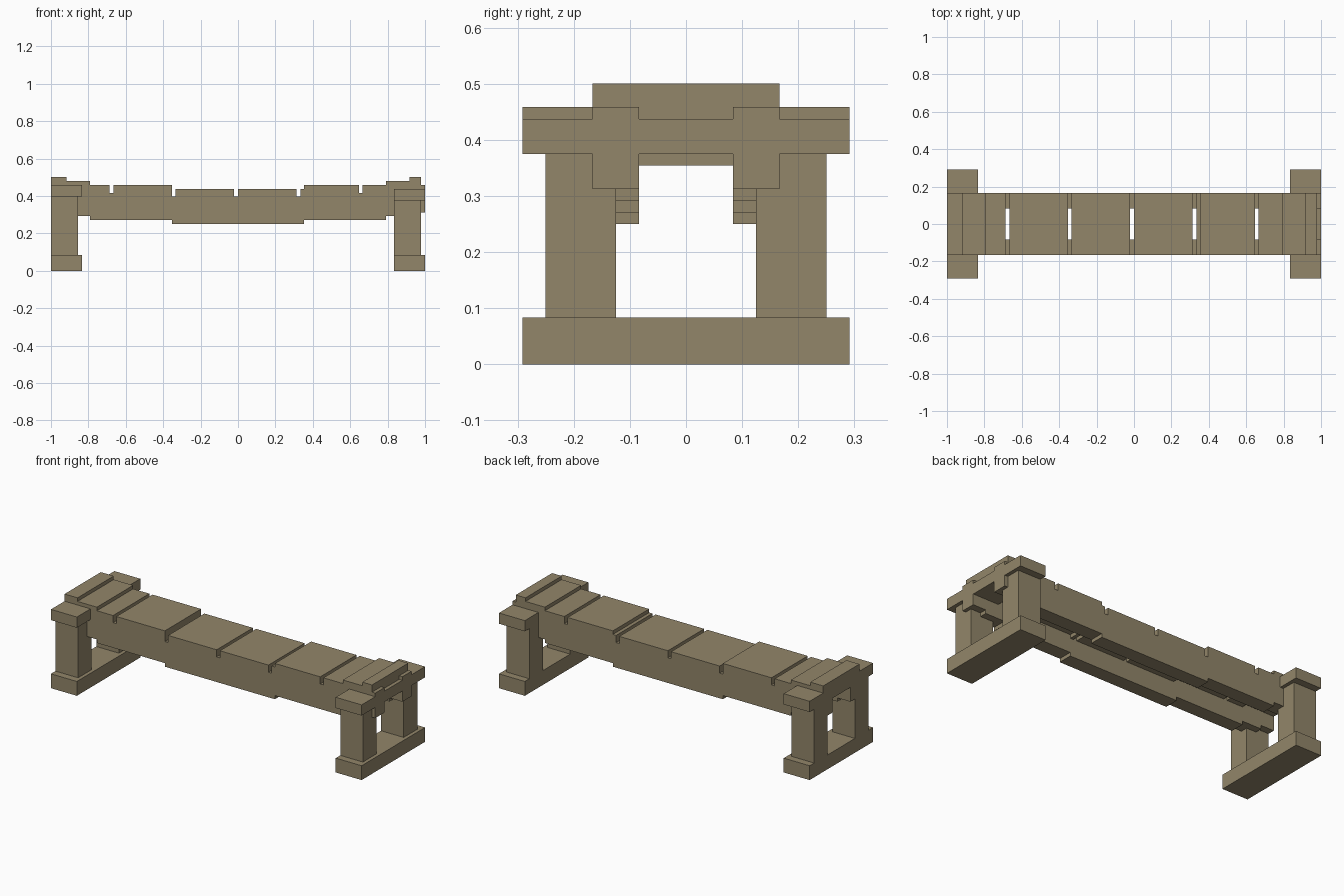
import bpy
import bmesh

U = 1 / 48  # one building unit

cube = bpy.data.objects.get("Cube")
if cube:
    bpy.data.objects.remove(cube, do_unlink=True)

stone = bpy.data.materials.new("weathered tan stone")
stone.use_nodes = True
tan = (0.288, 0.238, 0.144, 1)
stone.diffuse_color = tan
bsdf = stone.node_tree.nodes["Principled BSDF"]
bsdf.inputs["Base Color"].default_value = tan
bsdf.inputs["Roughness"].default_value = 0.9


def extrude(name, profile, start, end, axis="x"):
    """Extrude a profile: (y, z) points along x, or (x, z) points along y."""
    def place(a, b, t):
        return (t * U, a * U, b * U) if axis == "x" else (a * U, t * U, b * U)
    bm = bmesh.new()
    face = bm.faces.new([bm.verts.new(place(a, b, start)) for a, b in profile])
    grown = bmesh.ops.extrude_face_region(bm, geom=[face])["geom"]
    shift = place(0, 0, end - start)
    bmesh.ops.translate(bm, vec=shift,
                        verts=[v for v in grown if isinstance(v, bmesh.types.BMVert)])
    bmesh.ops.recalc_face_normals(bm, faces=bm.faces)
    mesh = bpy.data.meshes.new(name)
    bm.to_mesh(mesh)
    bm.free()
    mesh.materials.append(stone)
    obj = bpy.data.objects.new(name, mesh)
    bpy.context.collection.objects.link(obj)
    return obj


def box(name, x, y, z):
    rect = [(y[0], z[0]), (y[1], z[0]), (y[1], z[1]), (y[0], z[1])]
    return extrude(name, rect, x[0], x[1])


# End supports: foot, two posts and a cross beam (left end sits lower)
for side, foot_x, post_x, beam_z in (("right", (-48, -40), (-48, -41), 19),
                                     ("left", (40, 48), (40, 47), 18)):
    box(side + "_foot", foot_x, (-14, 14), (0, 4))
    box(side + "_front_post", post_x, (-12, -6), (4, beam_z))
    box(side + "_back_post", post_x, (6, 12), (4, beam_z))
    box(side + "_cross_beam", foot_x, (-14, 14), (beam_z, beam_z + 3))

# Side rails: one stepped outline, each step rising one unit towards the ends
steps = [(-48, 3), (-44, 2), (-38, 1), (-17, 0), (17, 1), (38, 2), (44, 3)]
ends = [x for x, rise in steps[1:]] + [48]
lower, upper = [], []
for (x, rise), x_end in zip(steps, ends):
    lower += [(x, 12 + rise), (x_end, 12 + rise)]
    upper += [(x, 19 + rise), (x_end, 19 + rise)]
outline = lower + upper[::-1]
extrude("front_rail", outline, -8, -4, "y")
extrude("back_rail", outline, 4, 8, "y")

# Deck slabs: T-shaped section, resting on the rails and keyed between them
slabs = [(-48, -44, 3), (-44, -38, 2), (-38, -33, 1), (-32, -17, 1),
         (-16, -1, 0), (0, 15, 0), (16, 17, 0), (17, 31, 1),
         (32, 38, 1), (38, 44, 2), (44, 47, 3)]
for i, (x0, x1, rise) in enumerate(slabs):
    half = [(4, 17), (4, 19), (8, 19), (8, 21)]
    section = [(y, z + rise) for y, z in half]
    section += [(-y, z) for y, z in reversed(section)]
    extrude("deck_slab_%d" % (i + 1), section, x0, x1)
